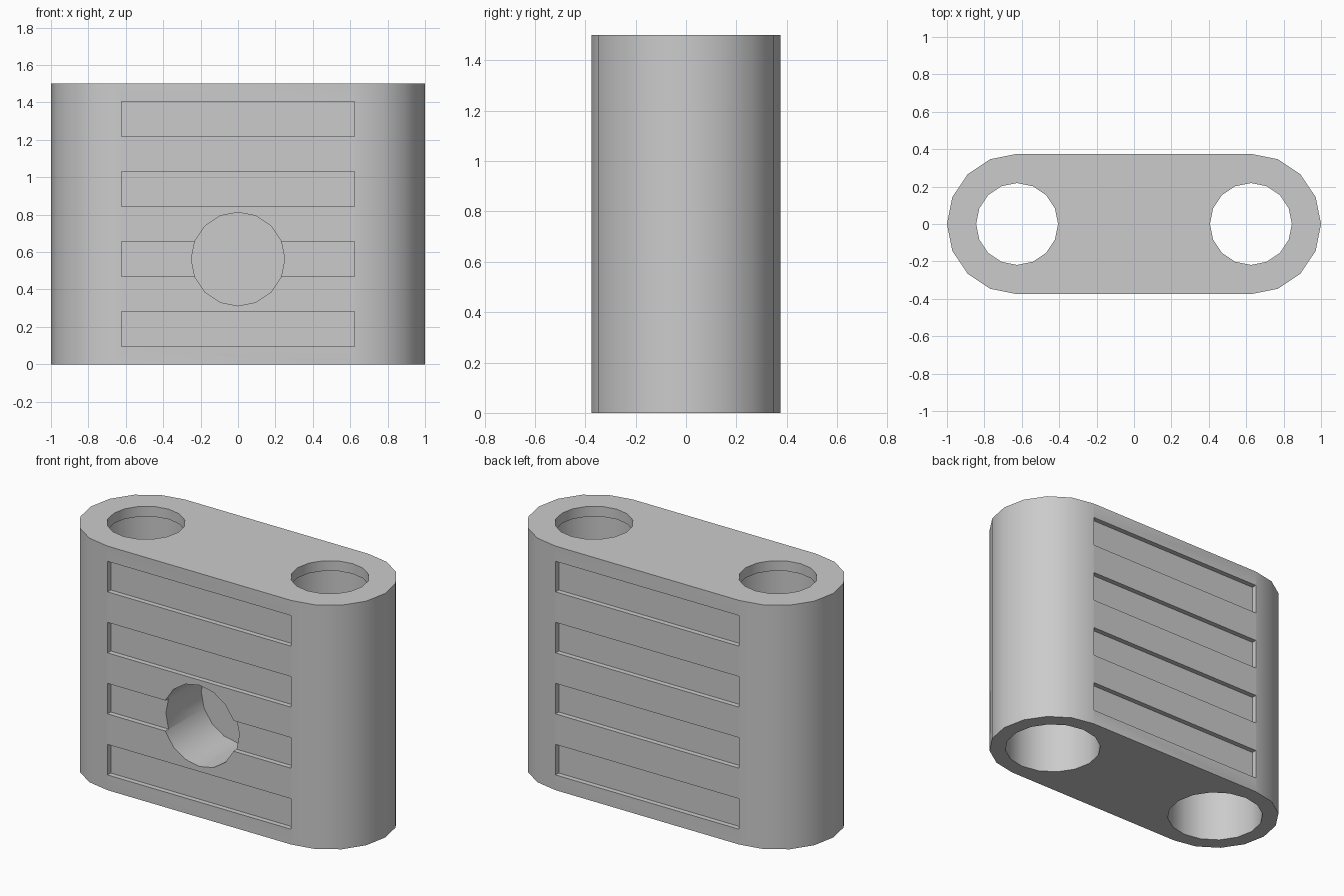
import bpy, bmesh, math

cube = bpy.data.objects.get("Cube")
if cube:
    bpy.data.objects.remove(cube, do_unlink=True)

HEIGHT, RADIUS, OFFSET, SIDES = 1.5, 0.375, 0.625, 16

grey = bpy.data.materials.new("light_grey")
grey.use_nodes = True
grey.diffuse_color = (0.6, 0.6, 0.6, 1)
grey.node_tree.nodes["Principled BSDF"].inputs["Base Color"].default_value = (0.6, 0.6, 0.6, 1)


def cylinder(name, radius, location, depth, rotation=(0, 0, 0)):
    bpy.ops.mesh.primitive_cylinder_add(vertices=SIDES, radius=radius, depth=depth,
                                        location=location, rotation=rotation)
    obj = bpy.context.object
    obj.name = name
    return obj


def box(name, size, location):
    bpy.ops.mesh.primitive_cube_add(size=1, location=location)
    obj = bpy.context.object
    obj.name = name
    obj.scale = size
    return obj


# Body: a rounded slab extruded from a stadium outline
bm = bmesh.new()
outline = []
for side, start in ((1, -math.pi / 2), (-1, math.pi / 2)):
    for i in range(SIDES // 2 + 1):
        a = start + i * 2 * math.pi / SIDES
        outline.append(bm.verts.new((side * OFFSET + RADIUS * math.cos(a),
                                     RADIUS * math.sin(a), 0)))
base = bm.faces.new(outline)
extruded = bmesh.ops.extrude_face_region(bm, geom=[base])["geom"]
bmesh.ops.translate(bm, vec=(0, 0, HEIGHT),
                    verts=[g for g in extruded if isinstance(g, bmesh.types.BMVert)])
bmesh.ops.recalc_face_normals(bm, faces=bm.faces)
mesh = bpy.data.meshes.new("rounded_block")
bm.to_mesh(mesh)
bm.free()
block = bpy.data.objects.new("rounded_block", mesh)
bpy.context.collection.objects.link(block)
mesh.materials.append(grey)

cutters = []

# Vertical bores: wide from below, with a thin narrower lip at the top
for side, label in ((1, "left"), (-1, "right")):
    x = side * OFFSET
    top_of_bore = HEIGHT - 0.0625
    cutters.append(cylinder(label + "_bore_cutter", 0.281, (x, 0, top_of_bore / 2 - 0.1),
                            top_of_bore + 0.2))
    cutters.append(cylinder(label + "_lip_cutter", 0.219, (x, 0, HEIGHT), 0.4))

# Shallow grooves on front and back
for side, label in ((1, "back"), (-1, "front")):
    for i in range(4):
        z = 0.1875 + i * 0.375
        cutters.append(box(f"{label}_groove_cutter_{i}", (1.248, 0.0625, 0.1875),
                           (0, side * RADIUS, z)))

# Blind round socket in the front
cutters.append(cylinder("front_socket_cutter", 0.25, (0, -0.3, 0.5625), 0.6,
                        (math.pi / 2, 0, 0)))

for cutter in cutters:
    cutter.hide_render = True
    mod = block.modifiers.new(cutter.name, 'BOOLEAN')
    mod.operation = 'DIFFERENCE'
    mod.solver = 'EXACT'
    mod.object = cutter

# Apply the cuts, then drop the cutters
bpy.ops.object.select_all(action='DESELECT')
block.select_set(True)
bpy.context.view_layer.objects.active = block
for mod in list(block.modifiers):
    bpy.ops.object.modifier_apply(modifier=mod.name)
for cutter in cutters:
    bpy.data.objects.remove(cutter, do_unlink=True)

# One colour throughout
block.data.materials.clear()
block.data.materials.append(grey)
for poly in block.data.polygons:
    poly.material_index = 0

bpy.ops.object.shade_smooth_by_angle(angle=math.radians(30))
